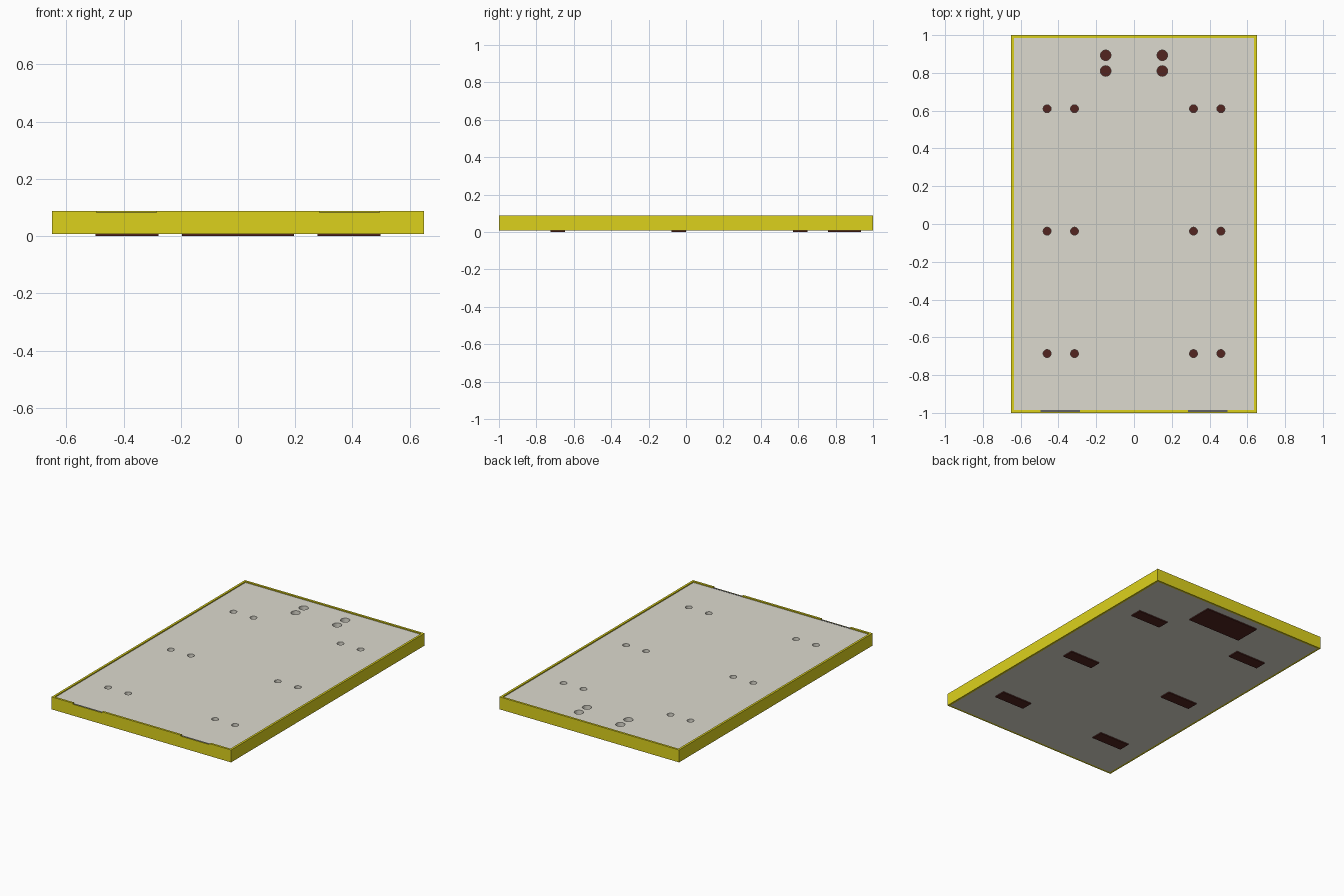
import bpy, bmesh
from mathutils import Matrix, Vector

if "Cube" in bpy.data.objects:
    bpy.data.objects.remove(bpy.data.objects["Cube"])


def material(name, rgb):
    m = bpy.data.materials.new(name)
    m.diffuse_color = (*rgb, 1)
    m.use_nodes = True
    m.node_tree.nodes["Principled BSDF"].inputs["Base Color"].default_value = m.diffuse_color
    return m


YELLOW = material("yellow", (0.72, 0.64, 0.012))
CREAM = material("cream", (0.72, 0.70, 0.62))
MAROON = material("dark_red", (0.085, 0.018, 0.014))
DARK = material("dark_grey", (0.12, 0.12, 0.12))

Z0, ZP, Z1 = 0.007, 0.081, 0.088   # underside, board top, rim top
W, L, T = 0.65, 1.0, 0.014         # half width, half length, rim thickness


def add_box(bm, x0, x1, y0, y1, z0, z1):
    centre = Vector(((x0 + x1) / 2, (y0 + y1) / 2, (z0 + z1) / 2))
    size = Matrix.Diagonal((x1 - x0, y1 - y0, z1 - z0, 1))
    bmesh.ops.create_cube(bm, size=1, matrix=Matrix.Translation(centre) @ size)


def finish(bm, name, mat=None):
    me = bpy.data.meshes.new(name)
    bm.to_mesh(me)
    bm.free()
    ob = bpy.data.objects.new(name, me)
    bpy.context.collection.objects.link(ob)
    if mat:
        me.materials.append(mat)
    return ob


def boxes(name, mat, *dims):
    bm = bmesh.new()
    for d in dims:
        add_box(bm, *d)
    return finish(bm, name, mat)


def cut(ob, cutter):
    mod = ob.modifiers.new("cut", 'BOOLEAN')
    mod.operation, mod.solver, mod.object = 'DIFFERENCE', 'EXACT', cutter
    cutter.hide_render = True
    cutter.hide_set(True)
    cutter.display_type = 'WIRE'


# Board with through holes
board = boxes("board", CREAM, (-W + T, W - T, -L + T, L - T, Z0, ZP))
ROWS = (0.61, -0.038, -0.686)
holes = [(s * x, y, 0.021) for s in (-1, 1) for x in (0.315, 0.46) for y in ROWS]
holes += [(s * 0.15, y, 0.028) for s in (-1, 1) for y in (0.81, 0.893)]
bm = bmesh.new()
for x, y, r in holes:
    bmesh.ops.create_cone(bm, cap_ends=True, segments=32, radius1=r, radius2=r,
                          depth=0.3, matrix=Matrix.Translation((x, y, 0.05)))
cut(board, finish(bm, "hole_cutter", CREAM))

# Raised yellow rim, as one closed rectangular ring
bm = bmesh.new()
rings = []
for hx, hy in ((W, L), (W - T, L - T)):
    rings.append([[bm.verts.new((sx * hx, sy * hy, z))
                   for sx, sy in ((-1, -1), (1, -1), (1, 1), (-1, 1))] for z in (Z0, Z1)])
(ob, ot), (ib, it) = rings
for i in range(4):
    j = (i + 1) % 4
    for a, b in ((ob, ot), (ot, it), (it, ib), (ib, ob)):
        bm.faces.new((a[i], a[j], b[j], b[i]))
bmesh.ops.recalc_face_normals(bm, faces=bm.faces)
rim = finish(bm, "edge_rim", YELLOW)

# Two shallow notches in the front of the rim, with dark liners
cut(rim, boxes("notch_cutter", YELLOW, *[
    (x, x + 0.21, -L - 0.1, -L + T + 0.01, ZP, 0.2) for x in (-0.495, 0.285)]))
boxes("notch_liner", DARK, *[
    (x, x + 0.21, -L + 0.004, -L + T, ZP - 0.003, ZP + 0.001) for x in (-0.495, 0.285)])

# Mounting plates under the holes
boxes("small_plates", MAROON, *[
    (s * 0.3885 - 0.11, s * 0.3885 + 0.11, y - 0.0385, y + 0.0385, 0, Z0)
    for s in (-1, 1) for y in ROWS])
boxes("large_plate", MAROON, (-0.195, 0.195, 0.76, 0.935, 0, Z0))
